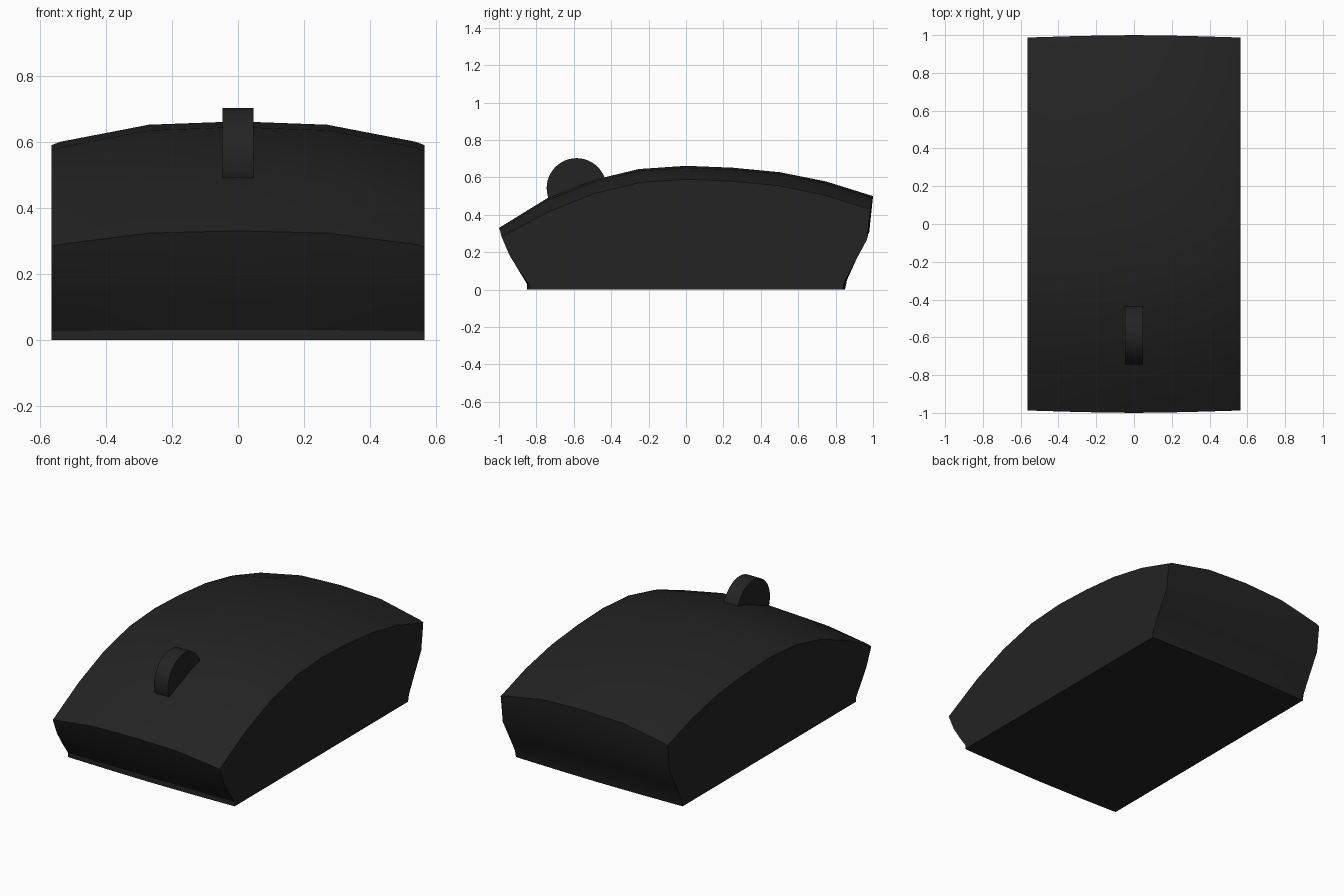
import bpy, bmesh, math

if "Cube" in bpy.data.objects:
    bpy.data.objects.remove(bpy.data.objects["Cube"])

def material(name, v):
    m = bpy.data.materials.new(name)
    m.diffuse_color = (v, v, v, 1)
    m.use_nodes = True
    m.node_tree.nodes["Principled BSDF"].inputs["Base Color"].default_value = m.diffuse_color
    return m

black = material("matte black", 0.017)

def finish(name, bm):
    bmesh.ops.recalc_face_normals(bm, faces=bm.faces)
    me = bpy.data.meshes.new(name)
    bm.to_mesh(me)
    bm.free()
    me.materials.append(black)
    ob = bpy.data.objects.new(name, me)
    bpy.context.collection.objects.link(ob)
    bpy.context.view_layer.objects.active = ob
    ob.select_set(True)
    bpy.ops.object.shade_smooth_by_angle(angle=math.radians(25))
    ob.select_set(False)

# Shell: centre-line profile (y, z) swept across the width, sagging to the sides
profile = [(-0.85, 0), (-0.85, 0.03), (-0.905, 0.12), (-0.955, 0.21),
           (-1, 0.33), (-0.74, 0.49), (-0.5, 0.585), (-0.25, 0.645), (0, 0.662),
           (0.25, 0.652), (0.5, 0.628), (0.75, 0.578), (1, 0.50),
           (0.98, 0.31), (0.91, 0.16), (0.86, 0.05), (0.85, 0)]
# station: x, sag of the top, pull-in of front and back
half = [(0.27, 0.01, 0.004), (0.54, 0.062, 0.012), (0.565, 0.072, 0.014)]
stations = [(-x, s, p) for x, s, p in reversed(half)] + [(0, 0, 0)] + half

bm = bmesh.new()
rings = []
for x, sag, pull in stations:
    rings.append([bm.verts.new((x, y * (1 - pull), z - sag * min(1, z / 0.5)))
                  for y, z in profile])
n = len(profile)
for a, b in zip(rings, rings[1:]):
    for i in range(n):
        j = (i + 1) % n
        bm.faces.new((a[i], a[j], b[j], b[i]))
bm.faces.new(rings[0])
bm.faces.new(rings[-1])
finish("mouse_shell", bm)

# Scroll wheel, half sunk in the shell
bm = bmesh.new()
bmesh.ops.create_cone(bm, cap_ends=True, segments=48, radius1=0.16, radius2=0.16, depth=0.094)
for v in bm.verts:
    x, y, z = v.co
    v.co = (z, y - 0.585, x + 0.543)
finish("scroll_wheel", bm)
